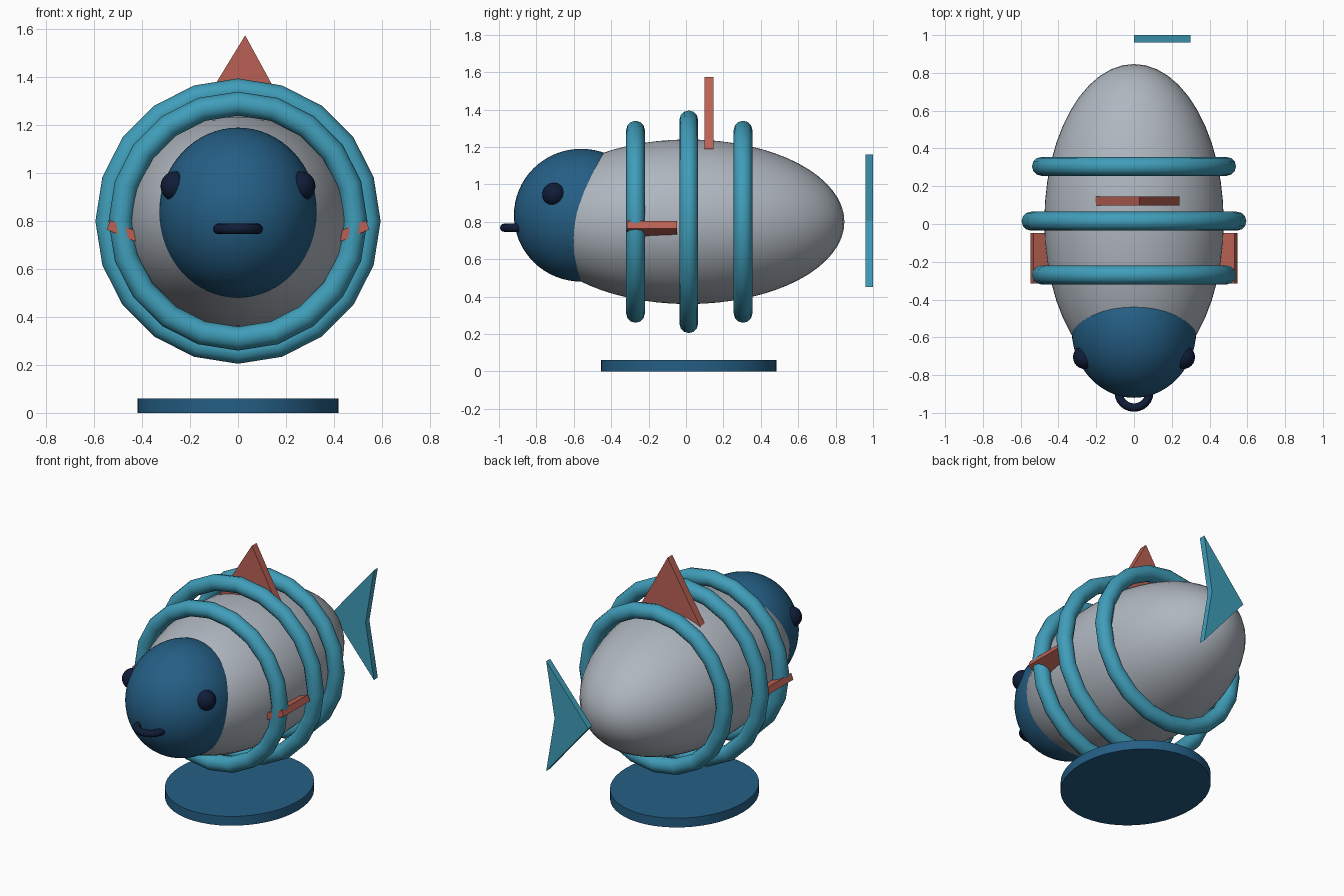
import bpy, math
from mathutils import Matrix, Vector

if "Cube" in bpy.data.objects:
    bpy.data.objects.remove(bpy.data.objects["Cube"])


def material(name, rgb):
    m = bpy.data.materials.new(name)
    m.diffuse_color = (*rgb, 1)
    m.use_nodes = True
    m.node_tree.nodes["Principled BSDF"].inputs["Base Color"].default_value = m.diffuse_color
    return m


grey = material("silver grey", (0.43, 0.47, 0.52))
teal = material("teal", (0.051, 0.34, 0.49))
blue = material("deep blue", (0.018, 0.113, 0.233))
coral = material("coral red", (0.49, 0.119, 0.089))
navy = material("navy", (0.005, 0.012, 0.04))


def finish(name, mat, smooth=True):
    ob = bpy.context.object
    ob.name = name
    ob.data.materials.append(mat)
    if smooth:
        bpy.ops.object.shade_smooth_by_angle(angle=math.radians(40))
    return ob


def ellipsoid(name, loc, radii, mat, segments=48, rings=32):
    bpy.ops.mesh.primitive_uv_sphere_add(segments=segments, ring_count=rings, location=loc)
    bpy.context.object.scale = radii
    return finish(name, mat)


def ring(name, loc, major, minor, mat, segments, rot=(0, 0, 0)):
    bpy.ops.mesh.primitive_torus_add(location=loc, rotation=rot, major_radius=major,
                                     minor_radius=minor, major_segments=segments,
                                     minor_segments=12)
    ob = finish(name, mat, False)
    bpy.ops.object.shade_smooth()
    return ob


def plate(name, outline, y0, y1, mat):
    """Extrude an x-z outline from y0 to y1."""
    n = len(outline)
    verts = [(x, y, z) for y in (y0, y1) for x, z in outline]
    faces = [tuple(range(n)), tuple(reversed(range(n, 2 * n)))]
    faces += [(i, i + n, (i + 1) % n + n, (i + 1) % n) for i in range(n)]
    me = bpy.data.meshes.new(name)
    me.from_pydata(verts, [], faces)
    me.materials.append(mat)
    ob = bpy.data.objects.new(name, me)
    bpy.context.collection.objects.link(ob)
    return ob


# Body and head
ellipsoid("body", (0, 0.012, 0.8), (0.475, 0.835, 0.44), grey)
ellipsoid("head", (0, -0.56, 0.835), (0.33, 0.36, 0.355), blue)

# Rings around the body
for name, y, major in (("front_ring", -0.27, 0.49), ("middle_ring", 0.015, 0.545),
                       ("rear_ring", 0.305, 0.49)):
    ring(name, (0, y, 0.8), major, 0.05, teal, 20, (math.pi / 2, 0, 0))

# Eyes and mouth
for side, label in ((-1, "left"), (1, "right")):
    ellipsoid(label + "_eye", (side * 0.26, -0.705, 0.945), (0.063,) * 3, navy, 24, 16)
ring("mouth", (0, -0.89, 0.768), 0.082, 0.022, navy, 24)

# Top fin and tail fin
plate("top_fin", [(-0.205, 1.19), (0.24, 1.19), (0.03, 1.575)], 0.098, 0.146, coral)
plate("tail_fin", [(0, 0.805), (0.3, 0.45), (0.24, 0.805), (0.3, 1.16)], 0.96, 1.0, teal)

# Side fins, tilted slabs sunk into the body
for side, label in ((-1, "left"), (1, "right")):
    outline = [(side * x, z) for x, z in
               ((0.533, 0.803), (0.36, 0.731), (0.375, 0.693), (0.548, 0.765))]
    if side > 0:
        outline.reverse()
    plate(label + "_side_fin", outline, -0.315, -0.047, coral)

# Oval base
bpy.ops.mesh.primitive_cylinder_add(vertices=48, radius=1, depth=0.06, location=(0, 0.015, 0.03))
bpy.context.object.scale = (0.42, 0.47, 1)
finish("base", blue)

# Make all face normals point outwards
for ob in bpy.data.objects:
    bpy.context.view_layer.objects.active = ob
    bpy.ops.object.mode_set(mode='EDIT')
    bpy.ops.mesh.select_all(action='SELECT')
    bpy.ops.mesh.normals_make_consistent(inside=False)
    bpy.ops.object.mode_set(mode='OBJECT')
